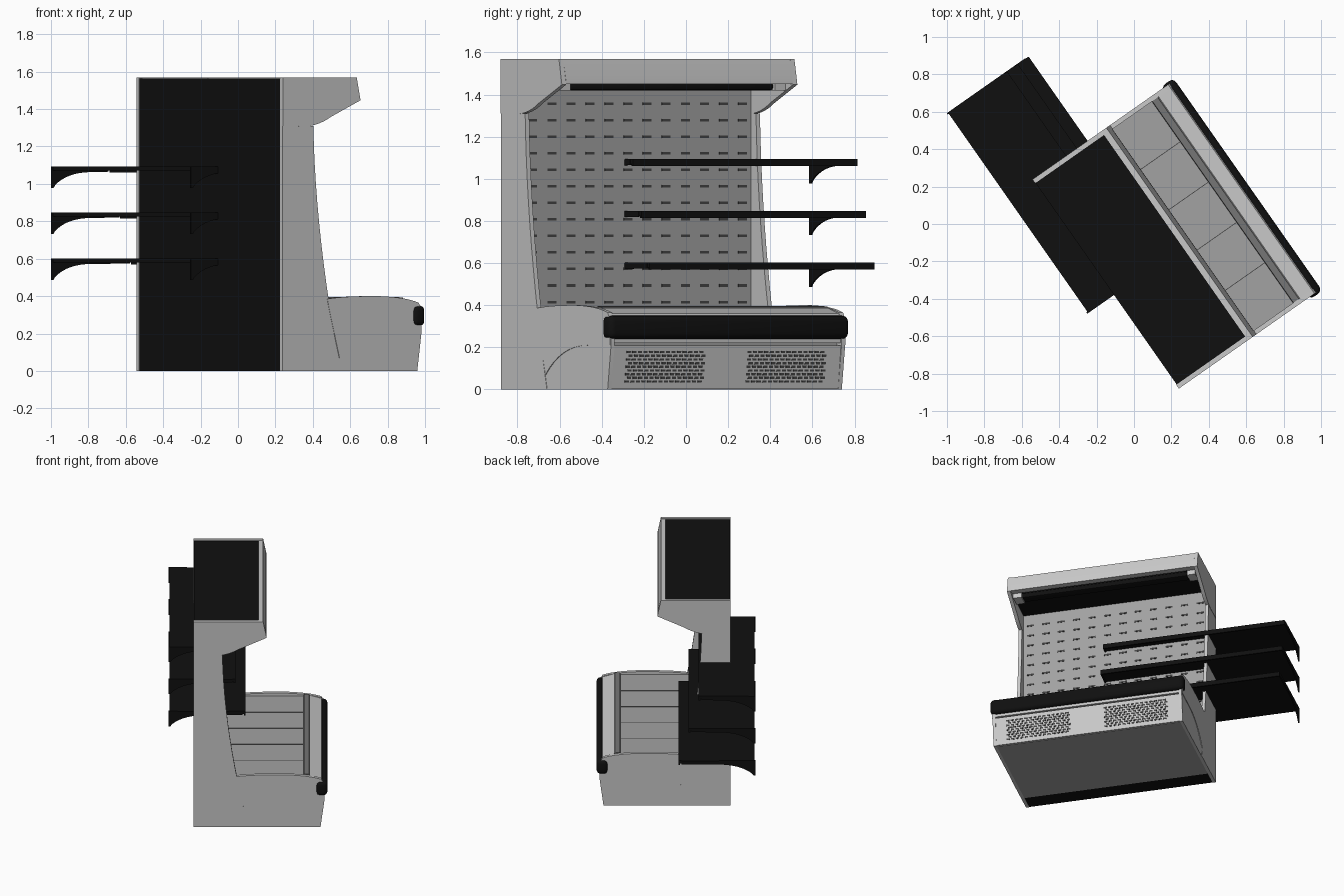
import bpy, bmesh, math
from mathutils import Matrix, Vector

cube = bpy.data.objects.get("Cube")
if cube:
    bpy.data.objects.remove(cube, do_unlink=True)

# Cabinet frame: local x = depth (front +), local y = width, turned in plan
PLACE = Matrix.Translation((0.24, -0.88, 0)) @ Matrix.Rotation(math.radians(35), 4, 'Z')
WIDTH = 1.365
WALL = 0.025
INNER = (WALL, WIDTH - WALL)


def material(name, value):
    m = bpy.data.materials.new(name)
    m.use_nodes = True
    colour = (value, value, value, 1)
    m.diffuse_color = colour
    bsdf = m.node_tree.nodes["Principled BSDF"]
    bsdf.inputs["Base Color"].default_value = colour
    bsdf.inputs["Roughness"].default_value = 0.6
    return m


LIGHT = material("light grey", 0.58)
MID = material("mid grey", 0.36)
GRILLE = material("grille grey", 0.18)
DARK = material("slot dark grey", 0.06)
BLACK = material("black", 0.005)


def prisms(name, parts, mat, bevel=0.0, segments=2):
    """Extrude depth/height profiles across the width; parts = (points, y0, y1)."""
    bm = bmesh.new()
    for pts, y0, y1 in parts:
        face = bm.faces.new([bm.verts.new((x, y0, z)) for x, z in pts])
        ext = bmesh.ops.extrude_face_region(bm, geom=[face])
        moved = [v for v in ext["geom"] if isinstance(v, bmesh.types.BMVert)]
        bmesh.ops.translate(bm, verts=moved, vec=Vector((0, y1 - y0, 0)))
    bmesh.ops.recalc_face_normals(bm, faces=bm.faces)
    if bevel:
        bmesh.ops.bevel(bm, geom=bm.edges[:], offset=bevel, segments=segments,
                        profile=0.5, affect='EDGES')
    bm.transform(PLACE)
    mesh = bpy.data.meshes.new(name)
    bm.to_mesh(mesh)
    bm.free()
    mesh.materials.append(mat)
    obj = bpy.data.objects.new(name, mesh)
    bpy.context.collection.objects.link(obj)
    bpy.ops.object.select_all(action='DESELECT')
    bpy.context.view_layer.objects.active = obj
    obj.select_set(True)
    bpy.ops.object.shade_smooth_by_angle(angle=math.radians(30))
    return obj


def rect(x0, x1, z0, z1):
    return [(x0, z0), (x1, z0), (x1, z1), (x0, z1)]


def curve(a, c, b, n=8):
    """Quadratic curve from a to b pulled towards c."""
    a, b, c = Vector(a), Vector(b), Vector(c)
    return [tuple(a * (1 - t) ** 2 + c * 2 * t * (1 - t) + b * t * t)
            for t in (i / n for i in range(n + 1))]


# End panels: column, canopy cheek and base cheek on each side
column_front = curve((0.38, 0), (0.215, 0.7), (0.2, 1.31), 12)
column = [(0, 0)] + column_front + [(0, 1.31)]
cheek = [(0, 1.31)] + curve((0.08, 1.31), (0.21, 1.295), (0.317, 1.36)) + \
        [(0.507, 1.447), (0.482, 1.57), (0, 1.57)]
base_side = [(0.37, 0), (0.88, 0), (0.908, 0.21), (0.9, 0.34)] + \
    curve((0.885, 0.365), (0.8, 0.395), (0.62, 0.4)) + \
    curve((0.6, 0.4), (0.4, 0.4), (0.29, 0.385)) + [(0.31, 0.3)]
base_overlay = curve((0.37, 0.07), (0.5, 0.21), (0.72, 0.21)) + \
    [(0.905, 0.21), (0.9, 0.34)] + base_side[4:]

for side, sign in (("right", 1), ("left", -1)):
    outer = 0 if sign == 1 else WIDTH

    def at(depth):
        return outer + sign * depth

    prisms(side + "_end_column", [(column, at(0.002), at(WALL))], LIGHT)
    prisms(side + "_canopy_cheek", [(cheek, at(0), at(WALL))], LIGHT)
    prisms(side + "_base_cheek", [(base_side, at(0.004), at(WALL))], LIGHT)
    prisms(side + "_base_arch_cover", [(base_overlay, at(0), at(0.005))], LIGHT)

# Black back and roof shell
shell = [(0.003, 0), (0.13, 0), (0.13, 1.44), (0.44, 1.455), (0.45, 1.563), (0.003, 1.563)]
prisms("back_and_roof", [(shell, *INNER)], BLACK)

# Canopy fascia and roller blind below it
fascia = [(0.45, 1.455), (0.505, 1.45), (0.503, 1.475), (0.482, 1.568), (0.45, 1.568)]
prisms("canopy_fascia", [(fascia, *INNER)], LIGHT)
prisms("blind_roller", [(rect(0.37, 0.44, 1.42, 1.46), 0.09, WIDTH - 0.09)], BLACK, 0.012)
prisms("blind_brackets", [(rect(0.36, 0.45, 1.42, 1.46), a, a + 0.06)
                          for a in (0.03, WIDTH - 0.09)], LIGHT)

# Interior back panel with rows of slots
prisms("interior_panel", [(rect(0.12, 0.157, 0.3, 1.45), *INNER)], MID)
slots = []
for row in range(13):
    for col in range(12):
        y, z = 0.05 + col * 0.1105, 0.415 + row * 0.0785
        slots.append((rect(0.156, 0.16, z - 0.006, z + 0.006), y, y + 0.05))
prisms("interior_slots", slots, DARK)

# Base tub, deck and front
prisms("base_tub", [([(0.13, 0), (0.87, 0), (0.87, 0.3), (0.77, 0.376), (0.13, 0.376)],
                     *INNER)], MID)
step = (WIDTH - 2 * WALL) / 5
prisms("deck_joints", [(rect(0.16, 0.76, 0.375, 0.3775), WALL + i * step - 0.002,
                        WALL + i * step + 0.002) for i in range(1, 5)], DARK)
prisms("air_grille", [([(0.76, 0.36), (0.81, 0.36), (0.81, 0.38), (0.8, 0.392),
                        (0.765, 0.395)], *INNER)], GRILLE)
prisms("front_rail", [([(0.805, 0.33), (0.86, 0.22), (0.9, 0.22), (0.9, 0.335),
                        (0.885, 0.36), (0.805, 0.383)], *INNER)], LIGHT)
prisms("front_panel", [([(0.865, 0.003), (0.88, 0.003), (0.903, 0.208), (0.865, 0.208)],
                        0.022, WIDTH - 0.022)], LIGHT)

# Vents in the front panel: staggered slots
vents = []
for start in (0.1, 0.8):
    for row in range(9):
        z = 0.032 + row * 0.0175
        x = 0.88 + 0.112 * (z - 0.003)
        slant = [(x - 0.003, z), (x + 0.002, z), (x + 0.0033, z + 0.011), (x - 0.003, z + 0.011)]
        for col in range(14):
            y = start + col * 0.0325 + (row % 2) * 0.012
            vents.append((slant, y, y + 0.023))
prisms("front_vents", vents, DARK)

# Bumper along the front
prisms("front_bumper", [(rect(0.848, 0.928, 0.24, 0.35), -0.012, WIDTH + 0.012)],
       BLACK, 0.028, 4)

# Shelves, slid sideways through the back, with curved brackets
S0, S1 = 0.612, 1.915
for name, top, front in (("lower", 0.602, 0.36), ("middle", 0.848, 0.29), ("upper", 1.093, 0.22)):
    board = [(-0.165, top - 0.022), (front - 0.012, top - 0.022), (front - 0.012, top - 0.033),
             (front, top - 0.033), (front, top), (-0.165, top)]
    prisms(name + "_shelf", [(board, S0, S1)], BLACK)
    arm = [(-0.172, top), (-0.172, top - 0.115), (-0.16, top - 0.115)] + \
        curve((-0.15, top - 0.1), (-0.07, top - 0.03), (0.09, top - 0.03)) + \
        [(front - 0.02, top - 0.028), (front - 0.02, top - 0.002)]
    prisms(name + "_shelf_brackets", [(arm, S0 - 0.003, S0 + 0.006),
                                      (arm, S1 - 0.006, S1 + 0.003)], BLACK)
